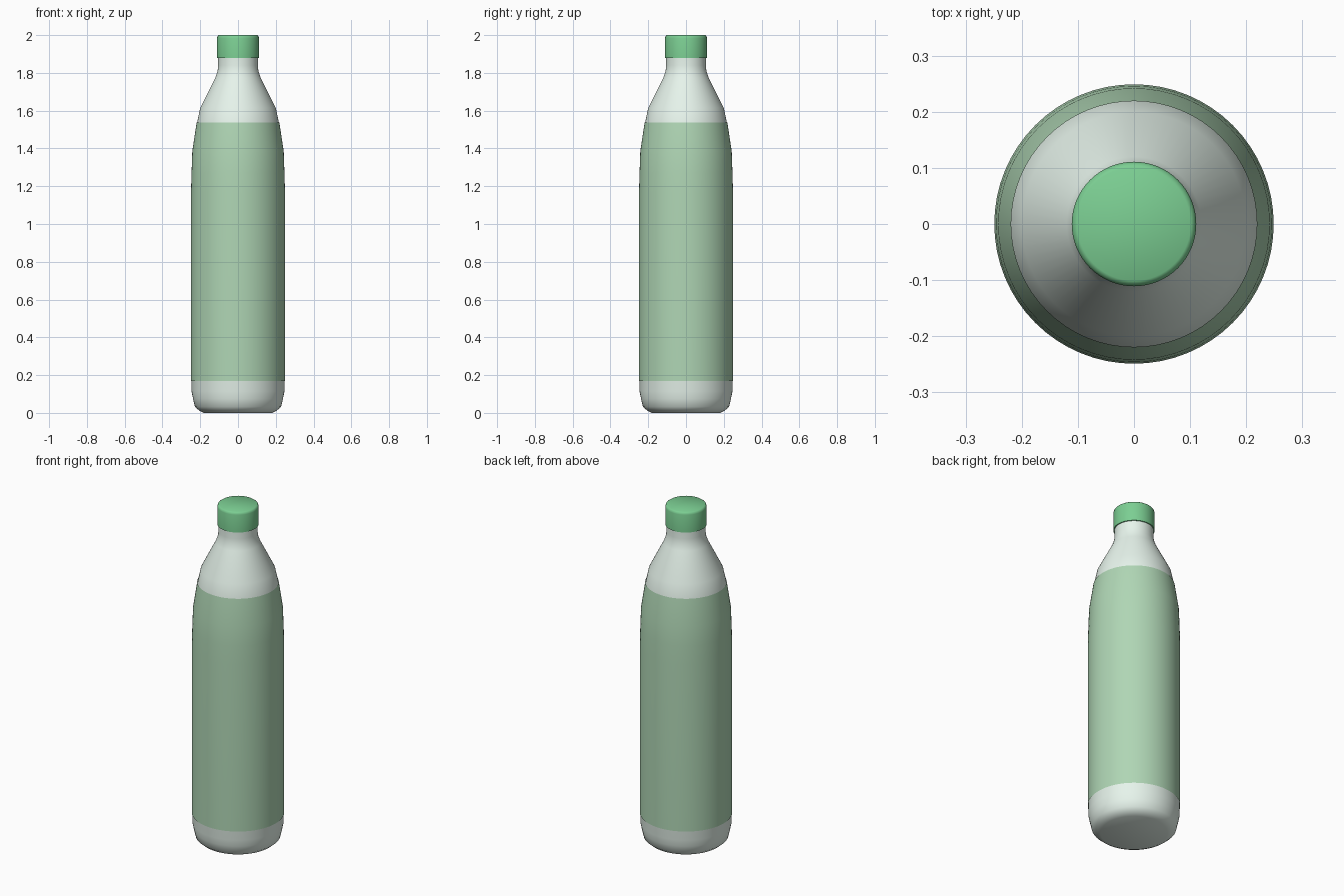
import bpy
import bmesh
import math

if "Cube" in bpy.data.objects:
    bpy.data.objects.remove(bpy.data.objects["Cube"])


def lathe(name, profile, color, sides=64, cap_ends=True, smooth_angle=30):
    """Spin a (radius, height) profile around the z axis."""
    bm = bmesh.new()
    rings = []
    for r, z in profile:
        rings.append([bm.verts.new((r * math.cos(2 * math.pi * i / sides),
                                    r * math.sin(2 * math.pi * i / sides), z))
                      for i in range(sides)])
    for low, high in zip(rings, rings[1:]):
        for i in range(sides):
            j = (i + 1) % sides
            bm.faces.new((low[i], low[j], high[j], high[i]))
    if cap_ends:
        bm.faces.new(rings[0][::-1])
        bm.faces.new(rings[-1])
    mesh = bpy.data.meshes.new(name)
    bm.to_mesh(mesh)
    bm.free()
    obj = bpy.data.objects.new(name, mesh)
    bpy.context.collection.objects.link(obj)

    mat = bpy.data.materials.new(name + "_color")
    mat.diffuse_color = (*color, 1)
    mat.use_nodes = True
    mat.node_tree.nodes["Principled BSDF"].inputs["Base Color"].default_value = mat.diffuse_color
    mesh.materials.append(mat)

    bpy.ops.object.select_all(action='DESELECT')
    obj.select_set(True)
    bpy.context.view_layer.objects.active = obj
    bpy.ops.object.shade_smooth_by_angle(angle=math.radians(smooth_angle))
    return obj


# Bottle: rounded base, straight body, sloped shoulder, narrow neck
lathe("bottle", [
    (0.18, 0.0), (0.205, 0.012), (0.228, 0.032), (0.238, 0.075), (0.246, 0.115),
    (0.246, 1.16), (0.243, 1.27), (0.239, 1.385), (0.217, 1.535), (0.2, 1.615),
    (0.12, 1.775), (0.108, 1.81), (0.105, 1.84), (0.105, 1.89),
], (0.80, 0.91, 0.84), smooth_angle=40)

# Label wrapped around the body and lower shoulder
lathe("label", [
    (0.249, 0.168), (0.249, 1.16), (0.246, 1.27), (0.242, 1.385), (0.219, 1.537),
], (0.43, 0.67, 0.46), cap_ends=False)

# Screw cap with a softened top edge
lathe("cap", [
    (0.111, 1.88), (0.111, 1.985), (0.108, 1.995), (0.101, 2.0),
], (0.20, 0.62, 0.29), smooth_angle=50)
